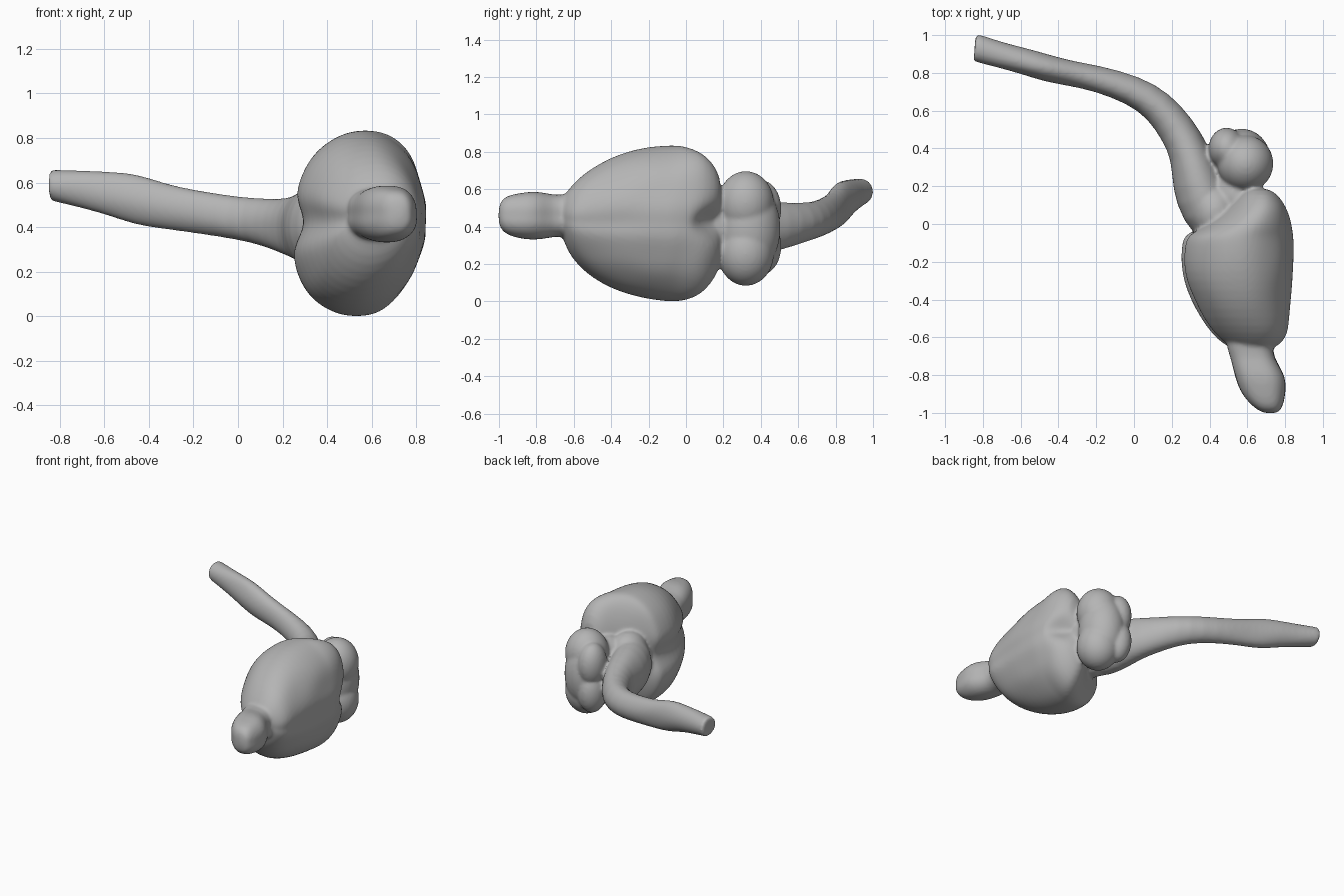
import bpy, bmesh, math
from mathutils import Vector, noise

if "Cube" in bpy.data.objects:
    bpy.data.objects.remove(bpy.data.objects["Cube"], do_unlink=True)

GREY = (0.46, 0.46, 0.46, 1)
mat = bpy.data.materials.new("tissue grey")
mat.use_nodes = True
mat.diffuse_color = GREY
bsdf = next(n for n in mat.node_tree.nodes if n.type == "BSDF_PRINCIPLED")
bsdf.inputs["Base Color"].default_value = GREY


def finish(name, bm):
    """Turn a bmesh into a coloured object with rounded faces."""
    bmesh.ops.recalc_face_normals(bm, faces=bm.faces)
    mesh = bpy.data.meshes.new(name)
    bm.to_mesh(mesh)
    bm.free()
    mesh.materials.append(mat)
    obj = bpy.data.objects.new(name, mesh)
    bpy.context.collection.objects.link(obj)
    obj.modifiers.new("Round", "SUBSURF").levels = 1
    return obj


def skin(name, bm, loops):
    """Skin a row of vertex loops and cap both ends."""
    for a, b in zip(loops, loops[1:]):
        n = len(a)
        for i in range(n):
            j = (i + 1) % n
            bm.faces.new((a[i], a[j], b[j], b[i]))
    bm.faces.new(loops[0])
    bm.faces.new(loops[-1])
    return finish(name, bm)


def lobe(name, rings, back, belly, groove, notch, skew):
    """Body along y; rings are (y, x0, x1, z0, z1), cleft along its midline."""
    bm = bmesh.new()
    loops = []
    for y, x0, x1, z0, z1 in rings:
        loop = []
        for i in range(64):
            a = math.tau * i / 64
            u, v = math.cos(a), math.sin(a)
            e = 2 / (back if u > 0 else belly)
            su = math.copysign(abs(u) ** e, u)
            sv = math.copysign(abs(v) ** e, v)
            if u > 0:
                su *= 1 - groove * math.exp(-(v / 0.14) ** 2)
            else:
                su *= 1 - notch * math.exp(-(sv / 0.22) ** 2)
            # the rear edge dips in between the two halves
            dip = 0.09 * max(0, min(1, y / 0.15)) * math.exp(-(sv * (z1 - z0) / 0.16) ** 2)
            p = Vector(((x0 + x1) / 2 + su * (x1 - x0) / 2 + skew * sv, y - dip,
                        (z0 + z1) / 2 + sv * (z1 - z0) / 2))
            p.x += 0.01 * noise.noise(p * 6)
            loop.append(bm.verts.new(p))
        loops.append(loop)
    return skin(name, bm, loops)


def tube(name, rings):
    """Bent tube; rings are (x, y, z, half width, half height)."""
    bm = bmesh.new()
    loops = []
    for k, (x, y, z, w, h) in enumerate(rings):
        a, b = rings[max(k - 1, 0)], rings[min(k + 1, len(rings) - 1)]
        side = Vector((b[1] - a[1], a[0] - b[0], 0)).normalized()
        loop = []
        for i in range(24):
            t = math.tau * i / 24
            p = Vector((x, y, z)) + side * w * math.cos(t)
            p.z += h * math.sin(t)
            if k > 2:
                p += noise.noise_vector(p * 9) * 0.008
            loop.append(bm.verts.new(p))
        loops.append(loop)
    return skin(name, bm, loops)


def bulges(name, balls):
    """Overlapping ellipsoids, each given as centre and radii."""
    bm = bmesh.new()
    for c, r in balls:
        new = bmesh.ops.create_icosphere(bm, subdivisions=4, radius=1)["verts"]
        for v in new:
            v.co = Vector(c) + v.co * Vector(r)
    return finish(name, bm)


# Two cerebral halves with a cleft between them
cerebrum = lobe("brain", [
    (-0.67, 0.54, 0.72, 0.37, 0.54),
    (-0.635, 0.47, 0.78, 0.27, 0.59),
    (-0.58, 0.41, 0.815, 0.195, 0.655),
    (-0.5, 0.345, 0.825, 0.125, 0.715),
    (-0.4, 0.29, 0.835, 0.07, 0.77),
    (-0.3, 0.25, 0.845, 0.035, 0.805),
    (-0.2, 0.235, 0.85, 0.012, 0.827),
    (-0.1, 0.245, 0.85, 0.0, 0.834),
    (-0.06, 0.26, 0.848, 0.0, 0.834),
    (-0.02, 0.34, 0.84, 0.003, 0.832),
    (0.04, 0.43, 0.83, 0.018, 0.815),
    (0.1, 0.50, 0.81, 0.055, 0.785),
    (0.16, 0.545, 0.765, 0.13, 0.72),
    (0.2, 0.58, 0.71, 0.23, 0.62),
], 1.9, 2.2, 0.05, 0.2, 0.022)

# Fused pair of bulbs at the front
bulbs = lobe("front_bulbs", [
    (-1.003, 0.69, 0.75, 0.42, 0.5),
    (-0.985, 0.65, 0.775, 0.375, 0.55),
    (-0.94, 0.60, 0.795, 0.35, 0.57),
    (-0.88, 0.56, 0.805, 0.335, 0.58),
    (-0.81, 0.535, 0.805, 0.328, 0.59),
    (-0.74, 0.515, 0.765, 0.338, 0.577),
    (-0.68, 0.50, 0.735, 0.352, 0.565),
    (-0.6, 0.47, 0.75, 0.33, 0.59),
], 2.5, 2.6, 0.03, 0.05, 0)

# Rear lobes: a broad ridge, side lobes and small outer lobes
rear = [((0.57, 0.335, 0.39), (0.155, 0.17, 0.25))]
for s in (-1, 1):
    rear.append(((0.59, 0.32, 0.39 + s * 0.135), (0.148, 0.15, 0.172)))
    rear.append(((0.49, 0.4, 0.395 + s * 0.1), (0.095, 0.11, 0.155)))
cerebellum = bulges("cerebellum", rear)

# Bridge between the cerebrum, the rear lobes and the stem
midbrain = bulges("midbrain", [((0.54, 0.15, 0.4), (0.14, 0.17, 0.2))]
                  + [((0.43, 0.06, 0.41 + s * 0.08), (0.12, 0.14, 0.13)) for s in (-1, 1)])

# Stem tapering into the bent cord, with a flat cut end
stem = tube("stem_and_cord", [
    (-0.844, 0.934, 0.588, 0.068, 0.066),
    (-0.84, 0.934, 0.588, 0.072, 0.07),
    (-0.82, 0.928, 0.586, 0.073, 0.072),
    (-0.7, 0.893, 0.57, 0.07, 0.086),
    (-0.58, 0.86, 0.548, 0.069, 0.1),
    (-0.46, 0.825, 0.527, 0.072, 0.118),
    (-0.33, 0.798, 0.493, 0.068, 0.102),
    (-0.2, 0.77, 0.47, 0.068, 0.099),
    (0.0, 0.71, 0.438, 0.08, 0.096),
    (0.13, 0.625, 0.42, 0.09, 0.104),
    (0.23, 0.5, 0.4, 0.1, 0.128),
    (0.295, 0.38, 0.4, 0.108, 0.155),
    (0.335, 0.22, 0.4, 0.135, 0.188),
    (0.385, 0.08, 0.4, 0.145, 0.19),
    (0.48, -0.06, 0.42, 0.12, 0.17),
])

# Fuse the parts into one continuous soft skin
bpy.ops.object.select_all(action="DESELECT")
for part in (cerebrum, bulbs, cerebellum, midbrain, stem):
    part.select_set(True)
bpy.context.view_layer.objects.active = cerebrum
bpy.ops.object.convert(target="MESH")
bpy.ops.object.join()
remesh = cerebrum.modifiers.new("Fuse", "REMESH")
remesh.mode = "VOXEL"
remesh.voxel_size = 0.011
remesh.use_smooth_shade = True
soft = cerebrum.modifiers.new("Soften", "SMOOTH")
soft.factor = 0.5
soft.iterations = 8
